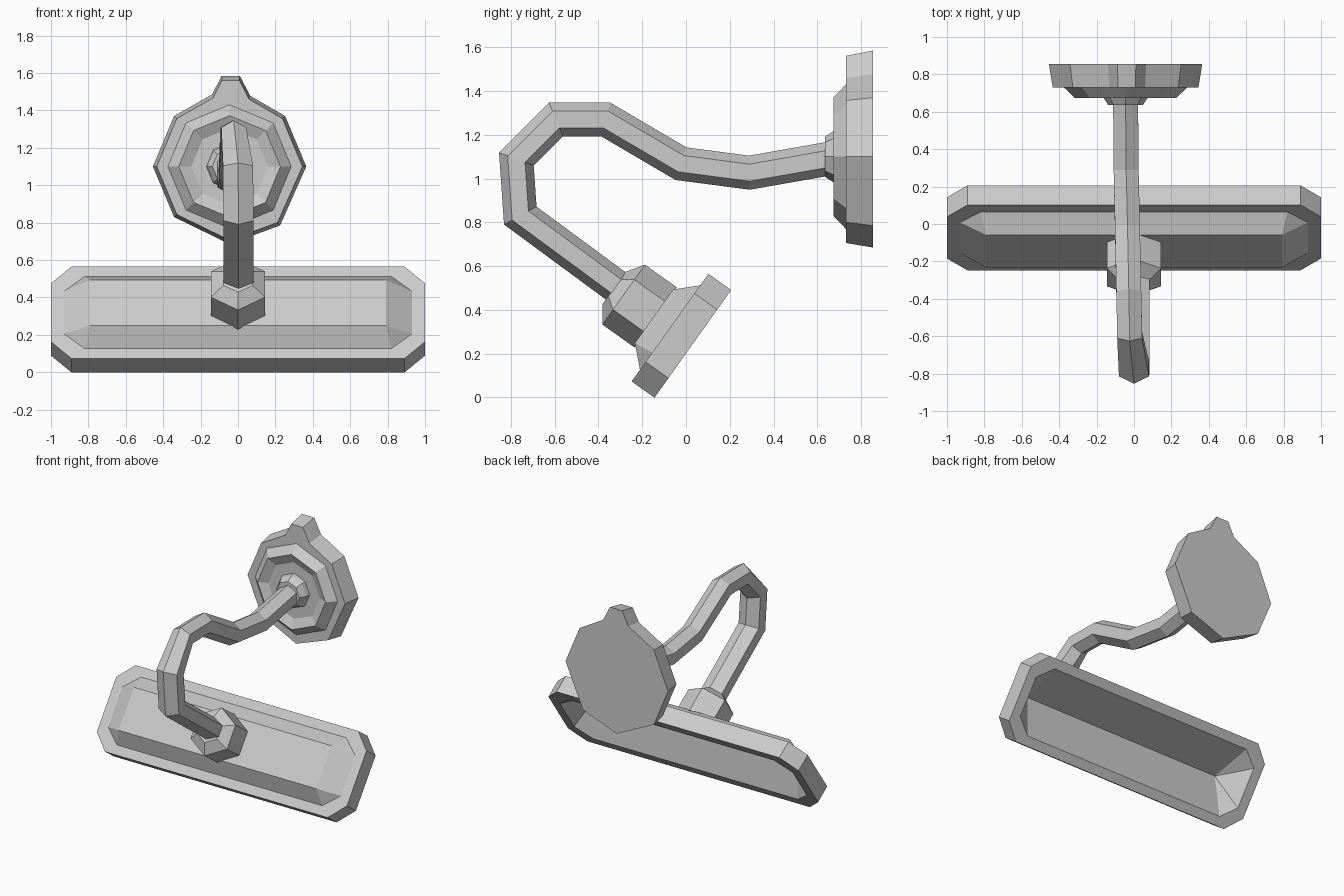
import bpy, bmesh, math
from mathutils import Vector

cube = bpy.data.objects.get("Cube")
if cube:
    bpy.data.objects.remove(cube, do_unlink=True)

grey = bpy.data.materials.new("plain grey metal")
grey.use_nodes = True
colour = (0.6, 0.6, 0.6, 1)
grey.diffuse_color = colour
grey.node_tree.nodes["Principled BSDF"].inputs["Base Color"].default_value = colour


def loft(name, rings, cap_start=True, cap_end=True):
    """Skin a list of equal-sized rings into one flat-shaded object."""
    bm = bmesh.new()
    loops = [[bm.verts.new(p) for p in ring] for ring in rings]
    count = len(loops[0])
    for a, b in zip(loops, loops[1:]):
        for i in range(count):
            j = (i + 1) % count
            bm.faces.new((a[i], a[j], b[j], b[i]))
    if cap_start:
        bm.faces.new(loops[0][::-1])
    if cap_end:
        bm.faces.new(loops[-1])
    bmesh.ops.remove_doubles(bm, verts=bm.verts, dist=0.0005)
    bmesh.ops.recalc_face_normals(bm, faces=bm.faces)
    mesh = bpy.data.meshes.new(name)
    bm.to_mesh(mesh)
    bm.free()
    mesh.materials.append(grey)
    obj = bpy.data.objects.new(name, mesh)
    bpy.context.collection.objects.link(obj)
    return obj


# Tilted frame shared by the shade and its collar
ORIGIN = Vector((0, -0.073, 0.319))
UP = Vector((0, 0.58, 0.814))
OUT = Vector((0, -0.814, 0.58))


def tilted(x, u, n):
    return ORIGIN + Vector((x, 0, 0)) + UP * u + OUT * n


def chamfered(hx, hu, cx, cu, n):
    """Rectangle with cut corners, lying in the tilted frame."""
    quarter = [(hx, hu - cu), (hx - cx, hu)]
    pts = quarter + [(-x, u) for x, u in quarter[::-1]]
    pts += [(-x, -u) for x, u in pts]
    return [tilted(x, u, n) for x, u in pts]


# Shade: hollow V underneath, rim, raised panel on top
loft("shade", [
    chamfered(0.80, 0.0, 0, 0, 0.07),
    chamfered(0.93, 0.237, 0.11, 0.097, -0.128),
    chamfered(1.0, 0.302, 0.11, 0.11, -0.128),
    chamfered(1.0, 0.302, 0.11, 0.11, 0),
    chamfered(0.93, 0.237, 0.11, 0.097, 0),
    chamfered(0.79, 0.15, 0, 0, 0.09),
], cap_start=False)


# Six-sided collar joining arm and shade
def collar_ring(r, n):
    return [tilted(r * math.sin(i * math.pi / 3), r * math.cos(i * math.pi / 3), n)
            for i in range(6)]


loft("collar", [collar_ring(0.168, 0.08), collar_ring(0.168, 0.26),
                collar_ring(0.09, 0.314)])

# Bent six-sided arm with mitred corners, broader in its lower run
path = [Vector(p) for p in (
    (0.003, -0.297, 0.492), (0.003, -0.757, 0.831), (0.0, -0.775, 1.089),
    (-0.023, -0.594, 1.27), (-0.028, -0.367, 1.27), (-0.035, -0.023, 1.068),
    (-0.042, 0.29, 1.027), (-0.045, 0.66, 1.092))]
rings = []
for k, p in enumerate(path):
    before = (p - path[max(k - 1, 0)]).normalized()
    after = (path[min(k + 1, len(path) - 1)] - p).normalized()
    tangent = (before + after).normalized()
    stretch = 1 / tangent.dot(after if after.length else before)
    side = Vector((0, -tangent.z, tangent.y)) * stretch * 0.077
    width = 0.093 if k < 3 else 0.077
    rings.append([p + side * math.cos(i * math.pi / 3)
                  + Vector((width * math.sin(i * math.pi / 3), 0, 0))
                  for i in range(6)])
loft("arm", rings)


# Stepped wall plate
def plate_ring(points, y, scale=1.0):
    return [(-0.045 + x * scale, y, 1.1 + z * scale) for x, z in points]


octagon = [(math.cos(i * math.pi / 4), math.sin(i * math.pi / 4)) for i in range(8)]
outline = [(0.41, 0), (0.297, 0.27),
           (0.11, 0.378), (0.055, 0.485), (-0.043, 0.485), (-0.093, 0.386),
           (-0.297, 0.27), (-0.41, 0), (-0.297, -0.27), (0.0, -0.415), (0.27, -0.315)]
loft("wall_plate", [plate_ring(outline, 0.855), plate_ring(outline, 0.73, 0.95)])

# Raised step with a shallow dished face, then the socket holding the arm
loft("plate_step", [plate_ring(octagon, 0.735, 0.335), plate_ring(octagon, 0.675, 0.272),
                    plate_ring(octagon, 0.705, 0.205)])
loft("arm_socket", [plate_ring(octagon, 0.71, 0.125), plate_ring(octagon, 0.675, 0.118),
                    plate_ring(octagon, 0.635, 0.092)])
